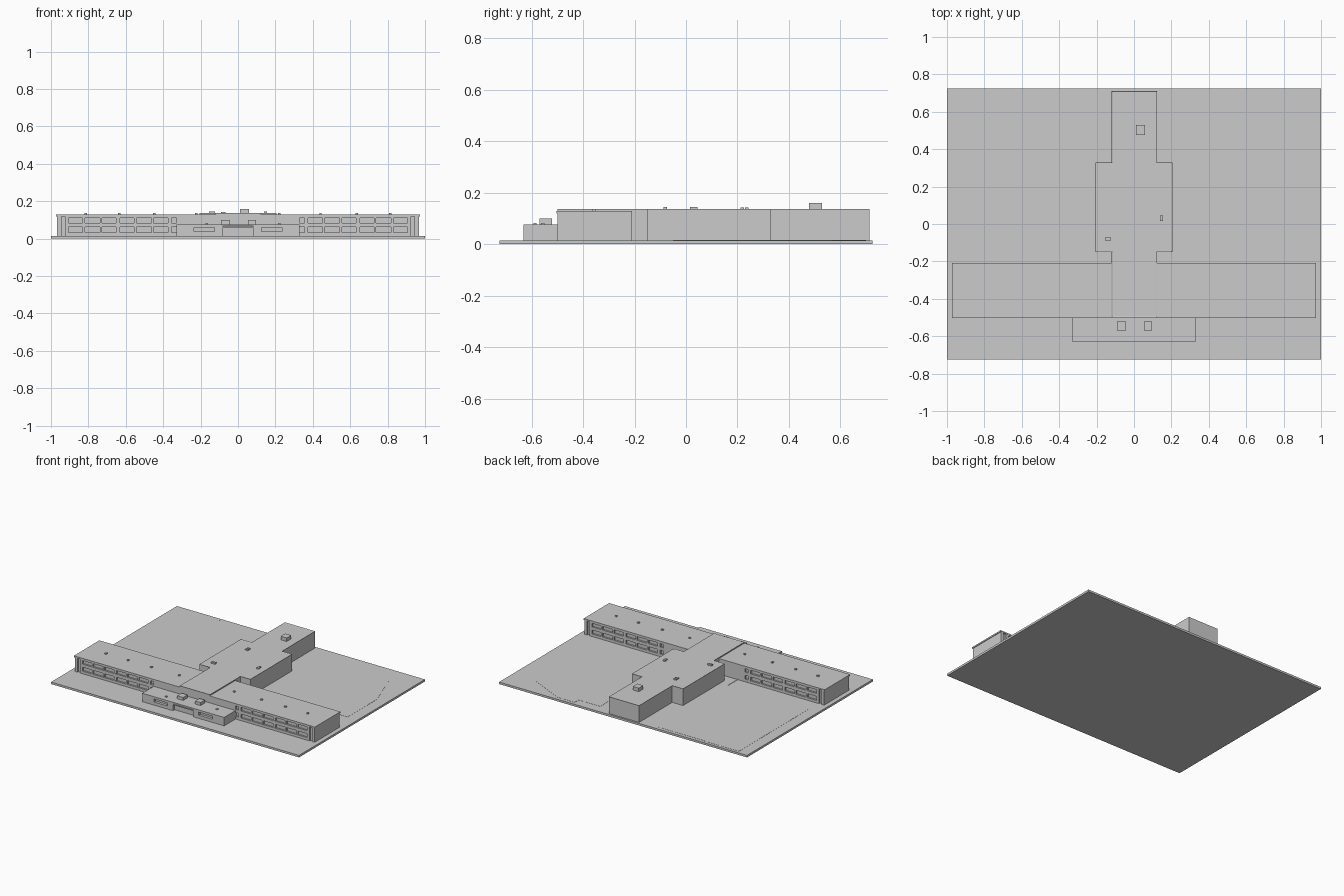
import bpy, bmesh

BASE = 0.015


def box(name, x0, x1, y0, y1, z0, z1):
    return prism(name, [(x0, y0), (x1, y0), (x1, y1), (x0, y1)], z0, z1)


def prism(name, pts, z0, z1, lip=0.0, drop=0.0):
    """Extruded outline; an optional lip leaves a parapet around a sunken roof."""
    bm = bmesh.new()
    face = bm.faces.new([bm.verts.new((x, y, z0)) for x, y in pts])
    ext = bmesh.ops.extrude_face_region(bm, geom=[face])["geom"]
    for v in ext:
        if isinstance(v, bmesh.types.BMVert):
            v.co.z = z1
    bmesh.ops.recalc_face_normals(bm, faces=bm.faces[:])
    if lip:
        top = [f for f in bm.faces if f.normal.z > 0.9]
        bmesh.ops.inset_region(bm, faces=top, thickness=lip, use_even_offset=True)
        for f in top:
            for v in f.verts:
                v.co.z -= drop
    me = bpy.data.meshes.new(name)
    bm.to_mesh(me)
    bm.free()
    ob = bpy.data.objects.new(name, me)
    bpy.context.collection.objects.link(ob)
    return ob


# Site slab and the thin raised yards
box("site_base", -1, 1, -0.725, 0.725, 0, BASE)
prism("left_yard", [(-0.92, -0.1), (-0.267, -0.1), (-0.267, 0.70), (-0.64, 0.70),
                    (-0.64, 0.705), (-0.92, 0.705)], BASE - 0.003, BASE + 0.001)
prism("right_yard", [(0.205, -0.05), (0.92, -0.05), (0.92, 0.286), (0.818, 0.57),
                     (0.55, 0.70), (0.407, 0.70), (0.407, 0.655), (0.23, 0.655),
                     (0.262, -0.045), (0.205, -0.045)], BASE - 0.003, BASE + 0.001)
box("yard_kerb", -0.271, -0.266, -0.21, -0.1, BASE - 0.003, BASE + 0.002)

# Central spine with a low parapet
prism("central_hall", [(-0.12, -0.5), (0.124, -0.5), (0.124, -0.15), (0.205, -0.15),
                       (0.205, 0.33), (0.124, 0.33), (0.124, 0.712), (-0.12, 0.712),
                       (-0.12, 0.33), (-0.207, 0.33), (-0.207, -0.15), (-0.12, -0.15)],
      BASE, 0.137, 0.005, 0.003)

# Two-storey classroom wings: recessed core, bands, piers, end wall and roof
Y0, Y1, REC = -0.5, -0.21, 0.012
for side, s in (("left", -1), ("right", 1)):
    def wing_box(part, a, b, y0, y1, z0, z1):
        xa, xb = sorted((s * a, s * b))
        return box(f"{side}_wing_{part}", xa, xb, y0, y1, z0, z1)

    wing_box("core", 0.12, 0.955, Y0 + REC, Y1 - REC, BASE, 0.120)
    wing_box("roof", 0.12, 0.972, Y0 - 0.003, Y1 + 0.001, 0.119, 0.129)
    wing_box("end_wall", 0.945, 0.967, Y0 + 0.001, Y1, BASE, 0.120)
    for tag, ya, yb in (("front", Y0, Y0 + REC + 0.003), ("rear", Y1 - REC - 0.003, Y1)):
        # Solid plinth, floor band and upper sill
        for name, z0, z1 in (("plinth", BASE, 0.034), ("floor_band", 0.062, 0.085),
                             ("lintel", 0.111, 0.120)):
            wing_box(f"{tag}_{name}", 0.12, 0.915, ya, yb, z0, z1)
        # Broad stair bays and slim window piers
        wing_box(f"{tag}_inner_bay", 0.12, 0.33, ya, yb, BASE, 0.120)
        wing_box(f"{tag}_outer_pier", 0.905, 0.925, ya, yb, BASE, 0.120)
        wing_box(f"{tag}_bay_pier", 0.355, 0.375, ya, yb, BASE, 0.120)
        for i in range(1, 6):
            x = 0.365 + i * 0.092
            w = 0.006 if i != 3 else 0.01
            wing_box(f"{tag}_pier_{i}", x - w, x + w, ya + 0.003, yb, BASE, 0.120)

# Entrance pavilion: core, solid frontage pieces, canopy and roof
box("entrance_core", -0.325, 0.325, -0.612, -0.495, BASE, 0.068)
box("entrance_roof", -0.33, 0.33, -0.632, -0.495, 0.067, 0.077)
for side, s in (("left", -1), ("right", 1)):
    for part, a, b, z0, z1 in (("door_pier", 0.083, 0.125, BASE, 0.068),
                               ("corner", 0.235, 0.33, BASE, 0.068),
                               ("sill", 0.12, 0.24, BASE, 0.038),
                               ("lintel", 0.12, 0.24, 0.060, 0.068)):
        xa, xb = sorted((s * a, s * b))
        box(f"entrance_{side}_{part}", xa, xb, -0.631, -0.605, z0, z1)
    xa, xb = sorted((s * 0.315, s * 0.33))
    box(f"entrance_{side}_side_wall", xa, xb, -0.631, -0.495, BASE, 0.068)
box("entrance_canopy", -0.084, 0.084, -0.632, -0.605, 0.058, 0.064)

# Rooftop plant and vents: x, y, width, depth, base, top
units = [(-0.067, -0.545, 0.048, 0.05, 0.075, 0.099),
         (0.075, -0.545, 0.044, 0.05, 0.075, 0.099),
         (-0.168, -0.587, 0.014, 0.012, 0.075, 0.083),
         (0.22, -0.556, 0.014, 0.014, 0.075, 0.083),
         (0.035, 0.503, 0.048, 0.052, 0.132, 0.160),
         (-0.079, 0.236, 0.022, 0.012, 0.132, 0.142),
         (-0.079, 0.218, 0.022, 0.014, 0.132, 0.142),
         (0.147, 0.03, 0.016, 0.030, 0.132, 0.144),
         (-0.14, -0.08, 0.032, 0.014, 0.132, 0.145)]
units += [(x, -0.358, 0.013, 0.013, 0.128, 0.137)
          for x in (-0.815, -0.635, -0.447, -0.223, 0.22, 0.441, 0.634, 0.813)]
for i, (x, y, w, d, z0, z1) in enumerate(units):
    name = "roof_plant" if w > 0.04 else "roof_vent"
    box(f"{name}_{i}", x - w / 2, x + w / 2, y - d / 2, y + d / 2, z0, z1)
